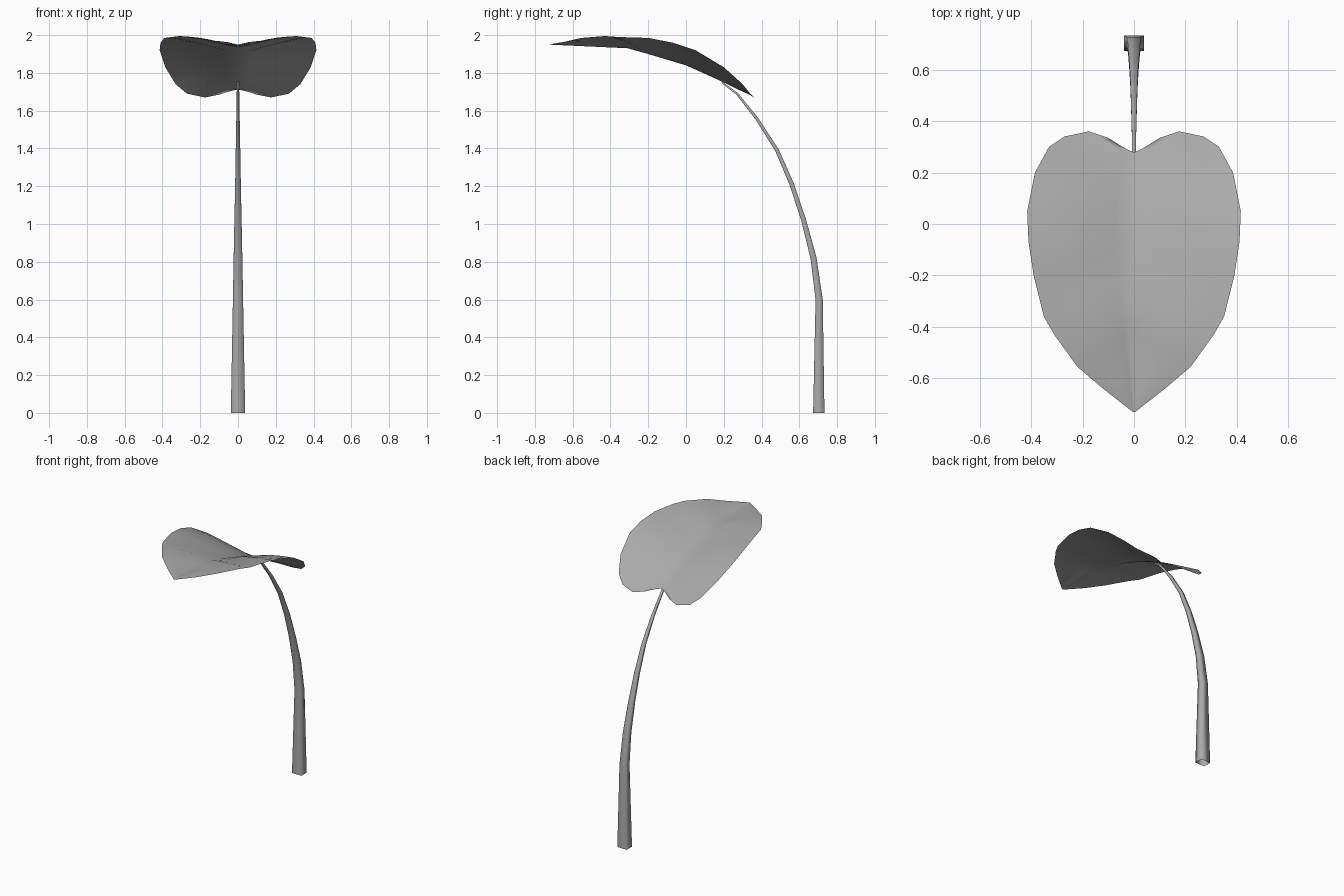
import bpy, bmesh, math
from mathutils import Vector

cube = bpy.data.objects.get("Cube")
if cube:
    bpy.data.objects.remove(cube)

GREY = 0.4
mat = bpy.data.materials.new("plain grey")
mat.use_nodes = True
mat.diffuse_color = (GREY, GREY, GREY, 1)
mat.node_tree.nodes["Principled BSDF"].inputs["Base Color"].default_value = (GREY, GREY, GREY, 1)


def finish(name, bm):
    mesh = bpy.data.meshes.new(name)
    bm.to_mesh(mesh)
    bm.free()
    mesh.materials.append(mat)
    for poly in mesh.polygons:
        poly.use_smooth = True
    obj = bpy.data.objects.new(name, mesh)
    bpy.context.collection.objects.link(obj)
    return obj


def bridge(bm, row_a, row_b, closed=False):
    count = len(row_a)
    for i in range(count if closed else count - 1):
        j = (i + 1) % count
        bm.faces.new((row_a[i], row_a[j], row_b[j], row_b[i]))


def midrib_z(y):
    # Height of the central rib, drooping towards the stem
    pts = [(-0.73, 1.95), (-0.3, 1.93), (0, 1.84), (0.2, 1.75), (0.28, 1.71)]
    for (y0, z0), (y1, z1) in zip(pts, pts[1:]):
        if y <= y1:
            return z0 + (z1 - z0) * (y - y0) / (y1 - y0)
    return pts[-1][1]


# Leaf: each rib runs from (midrib y) to a point on the outline (x, y, z)
ribs = [
    (0.28, (0.02, 0.28, 1.71)), (0.27, (0.10, 0.335, 1.685)),
    (0.25, (0.175, 0.36, 1.67)), (0.22, (0.27, 0.34, 1.69)),
    (0.17, (0.33, 0.30, 1.74)), (0.12, (0.385, 0.20, 1.83)),
    (0.07, (0.415, 0.05, 1.92)), (0.00, (0.41, -0.07, 1.96)),
    (-0.09, (0.39, -0.20, 1.985)), (-0.20, (0.35, -0.36, 1.99)),
    (-0.31, (0.31, -0.43, 1.995)), (-0.42, (0.22, -0.555, 1.985)),
    (-0.56, (0.12, -0.64, 1.965)), (-0.73, (0.005, -0.73, 1.95)),
]
STEPS = 6
bm = bmesh.new()
previous = None
for index, (y, edge) in enumerate(ribs):
    root, rim = Vector((0, y, midrib_z(y))), Vector(edge)
    pleat = 0.007 * (-1) ** index if 6 <= index <= 12 else 0
    row = []
    for s in range(STEPS + 1):
        t = s / STEPS
        p = root.lerp(rim, t)
        p.z += math.sin(math.pi * t) * (0.01 * rim.x / 0.4 + pleat)
        row.append(bm.verts.new(p))
    if previous:
        bridge(bm, row, previous)
    previous = row
# Mirror the half blade and weld it along the midrib
copy = bmesh.ops.duplicate(bm, geom=bm.verts[:] + bm.edges[:] + bm.faces[:])["geom"]
for v in copy:
    if isinstance(v, bmesh.types.BMVert):
        v.co.x *= -1
bmesh.ops.reverse_faces(bm, faces=[f for f in copy if isinstance(f, bmesh.types.BMFace)])
bmesh.ops.remove_doubles(bm, verts=bm.verts[:], dist=0.0005)
if sum(f.normal.z for f in bm.faces if not f.normal_update()) < 0:
    bmesh.ops.reverse_faces(bm, faces=bm.faces[:])
finish("leaf_blade", bm)

# Stem: four-sided tapering tube, open at the foot; (y, z, half width, half depth)
path = [
    (0.703, 0, 0.038, 0.03), (0.705, 0.6, 0.027, 0.019), (0.675, 0.82, 0.023, 0.016),
    (0.623, 1.02, 0.019, 0.013), (0.56, 1.21, 0.015, 0.012), (0.482, 1.39, 0.012, 0.010),
    (0.377, 1.555, 0.009, 0.008), (0.27, 1.69, 0.007, 0.006), (0.19, 1.75, 0.004, 0.004),
]
bm = bmesh.new()
previous = None
for i, (y, z, wide, deep) in enumerate(path):
    after, before = path[min(i + 1, len(path) - 1)], path[max(i - 1, 0)]
    along = Vector((0, after[0] - before[0], after[1] - before[1])).normalized()
    if i < 2:
        along = Vector((0, 0, 1))
    across = Vector((0, along.z, -along.y))
    ring = [bm.verts.new(Vector((sx * wide, y, z)) + across * sy * deep)
            for sx, sy in ((-1, -1), (1, -1), (1, 1), (-1, 1))]
    if previous:
        bridge(bm, previous, ring, closed=True)
    previous = ring
bm.faces.new(previous)
bmesh.ops.recalc_face_normals(bm, faces=bm.faces[:])
finish("stem", bm)
